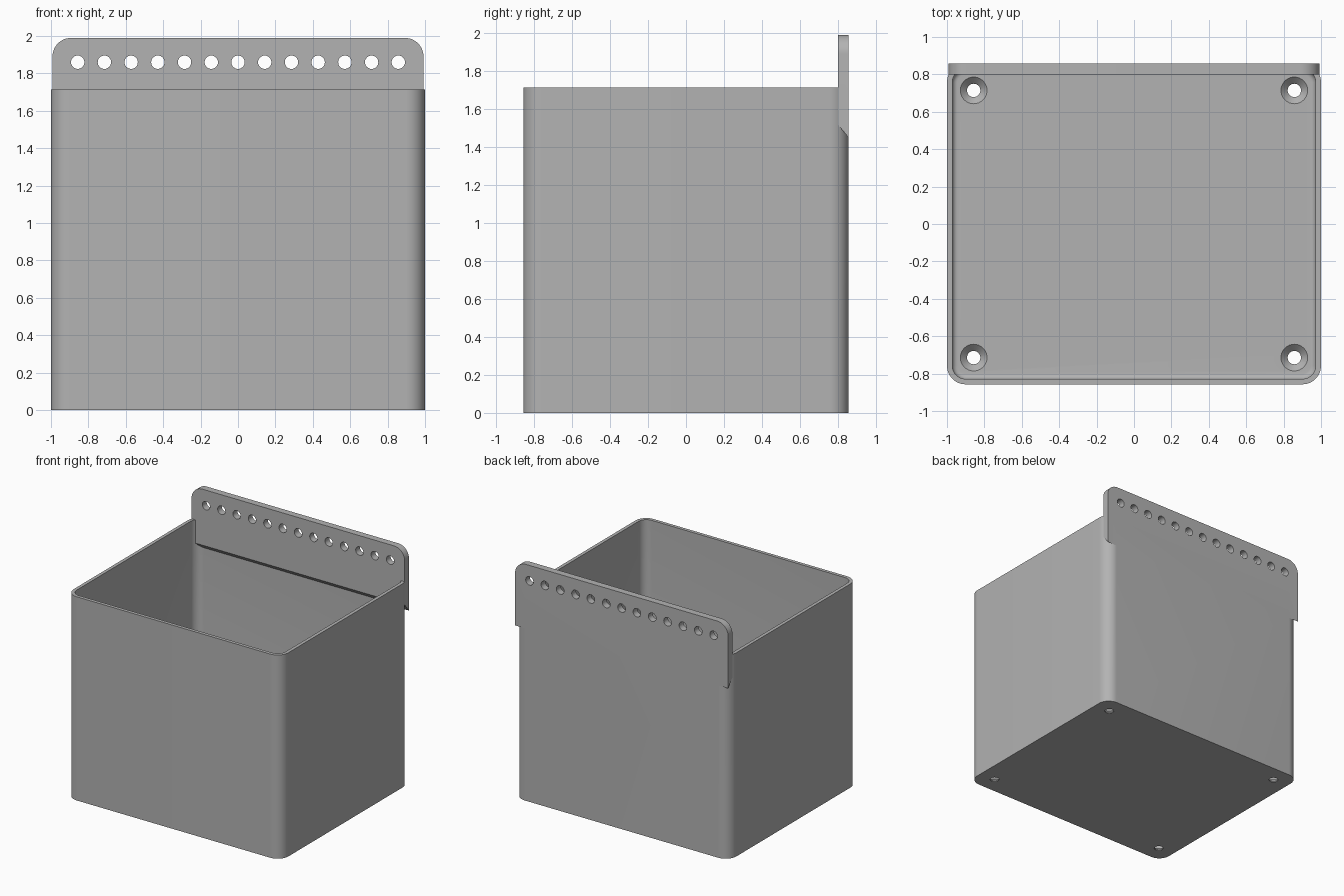
import bpy, bmesh, math
from mathutils import Vector

cube = bpy.data.objects.get("Cube")
if cube:
    bpy.data.objects.remove(cube, do_unlink=True)

MM = 2 / 140                      # the bin is laid out on a millimetre grid
W, D, H = 70 * MM, 60 * MM, 120 * MM
WALL, FLOOR, CORNER = 2 * MM, 3 * MM, 7 * MM
PLATE = 4 * MM

grey = bpy.data.materials.new("plain grey")
grey.use_nodes = True
colour = (0.45, 0.45, 0.45, 1)
grey.diffuse_color = colour
grey.node_tree.nodes["Principled BSDF"].inputs["Base Color"].default_value = colour


def rounded_rect(hx, hy, r, steps=12):
    pts = []
    for i, (sx, sy) in enumerate([(1, 1), (-1, 1), (-1, -1), (1, -1)]):
        for k in range(steps + 1):
            a = math.pi / 2 * (i + k / steps)
            pts.append((sx * (hx - r) + r * math.cos(a), sy * (hy - r) + r * math.sin(a)))
    return pts


def circle(r, cx=0, cy=0, n=32):
    return [(cx + r * math.cos(math.tau * k / n), cy + r * math.sin(math.tau * k / n))
            for k in range(n)]


def loft(name, rings):
    """Closed solid through a stack of matching rings."""
    bm = bmesh.new()
    loops = [[bm.verts.new(p) for p in ring] for ring in rings]
    bm.faces.new(loops[0][::-1])
    bm.faces.new(loops[-1])
    n = len(loops[0])
    for a, b in zip(loops, loops[1:]):
        for k in range(n):
            j = (k + 1) % n
            bm.faces.new((a[k], a[j], b[j], b[k]))
    bmesh.ops.recalc_face_normals(bm, faces=bm.faces)
    mesh = bpy.data.meshes.new(name)
    bm.to_mesh(mesh)
    bm.free()
    mesh.materials.append(grey)
    ob = bpy.data.objects.new(name, mesh)
    bpy.context.collection.objects.link(ob)
    return ob


def flat(pts, z):
    return [(x, y, z) for x, y in pts]


def combine(target, tool, operation):
    """Apply a boolean and discard the tool."""
    mod = target.modifiers.new("cut", "BOOLEAN")
    mod.operation, mod.object, mod.solver = operation, tool, "EXACT"
    bpy.context.view_layer.objects.active = target
    bpy.ops.object.modifier_apply(modifier=mod.name)
    bpy.data.objects.remove(tool, do_unlink=True)


# Outer shell
outline = rounded_rect(W, D, CORNER)
body = loft("storage_bin", [flat(outline, 0), flat(outline, H)])

# Cavity with a small fillet around the floor
fillet = 2 * MM
rings = []
for k in range(7):
    a = math.pi / 2 * k / 6
    inset = WALL + fillet * (1 - math.sin(a))
    rings.append(flat(rounded_rect(W - inset, D - inset, CORNER - inset),
                      FLOOR + fillet * (1 - math.cos(a))))
rings.append(flat(rounded_rect(W - WALL, D - WALL, CORNER - WALL), H + 0.1))
combine(body, loft("cavity", rings), "DIFFERENCE")

# Countersunk screw holes in the floor
r_in, r_out = 2.5 * MM, 5 * MM
for sx in (-1, 1):
    for sy in (-1, 1):
        x, y = sx * 60 * MM, sy * 50 * MM
        profile = [(r_in, -0.05), (r_in, FLOOR - (r_out - r_in)),
                   (r_out, FLOOR), (r_out, FLOOR + 0.05)]
        combine(body, loft("screw_hole", [flat(circle(r, x, y), z) for r, z in profile]),
                "DIFFERENCE")

# Hanging plate: round top corners, sloping underside
top, low, px = 1.99, 1.45, 0.992
side = [(px - CORNER + CORNER * math.cos(math.pi / 2 * k / 12),
         top - CORNER + CORNER * math.sin(math.pi / 2 * k / 12)) for k in range(13)]
arch = [(px, low)] + side + [(-x, z) for x, z in reversed(side)] + [(-px, low)]
slope = PLATE * 1.2
front = [(x, D - PLATE, z + slope if z == low else z) for x, z in arch]
back = [(x, D, z) for x, z in arch]
plate = loft("hanging_plate", [front, back])

# Row of peg holes through the plate
for i in range(-6, 7):
    ring = circle(2.5 * MM, i * 10 * MM, 1.86)
    combine(plate, loft("peg_hole", [[(x, y, z) for x, z in ring]
                                     for y in (D - 0.2, D + 0.1)]), "DIFFERENCE")
combine(body, plate, "UNION")

# Smooth the rounded corners, keep hard edges
bpy.ops.object.select_all(action="DESELECT")
body.select_set(True)
bpy.context.view_layer.objects.active = body
bpy.ops.object.shade_smooth_by_angle(angle=math.radians(30))
